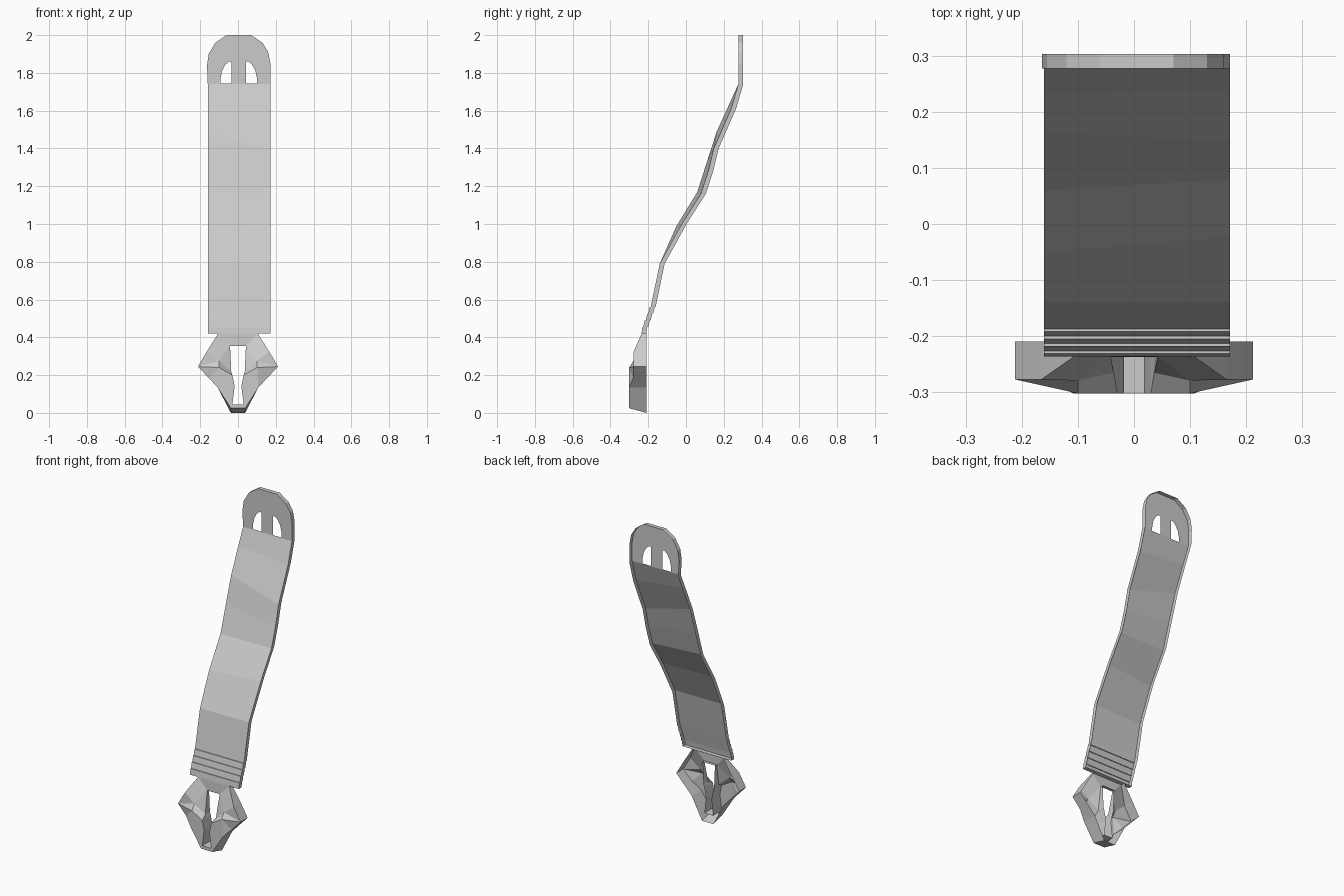
import bpy, bmesh

if "Cube" in bpy.data.objects:
    bpy.data.objects.remove(bpy.data.objects["Cube"])


def finish(bm, name):
    """Orient the open shell (front towards -y) and make the object."""
    bmesh.ops.recalc_face_normals(bm, faces=bm.faces)
    bm.faces.ensure_lookup_table()
    if bm.faces[0].normal.y > 0:
        bmesh.ops.reverse_faces(bm, faces=bm.faces[:])
    me = bpy.data.meshes.new(name)
    bm.to_mesh(me)
    bm.free()
    ob = bpy.data.objects.new(name, me)
    bpy.context.collection.objects.link(ob)
    return ob


# Wavy, slightly twisted strap, open at the back: (z right, y right, z left, y left)
stations = [
    (1.74, .29, 1.74, .29), (1.61, .252, 1.64, .244), (1.40, .16, 1.49, .176),
    (1.28, .131, 1.33, .124), (1.16, .092, 1.17, .073), (1.0, -.01, .99, -.037),
    (.79, -.126, .79, -.126)]
# Stepped ribs at the lower end of the strap
for i in range(4):
    z, y = .56 - .035 * i, -.174 - .013 * i
    stations += [(z, y, z, y), (z, y - .005, z, y - .005)]
stations.append((.42, -.223, .42, -.223))

bm = bmesh.new()
H = .013
rings = []
for zr, yr, zl, yl in stations:
    rings.append([bm.verts.new(p) for p in (
        (.171, yr + H, zr), (.171, yr - H, zr), (-.16, yl - H, zl), (-.16, yl + H, zl))])
for a, b in zip(rings, rings[1:]):
    for i in (1, 0, 2):
        bm.faces.new((a[i], a[i + 1], b[i + 1], b[i]))
bm.faces.new(rings[-1])
finish(bm, "strap")

# Rounded end plate with two holes and a rim running backwards
outline = [(-.16, 1.74), (-.164, 1.84), (-.155, 1.9), (-.12, 1.96), (-.06, 2), (.07, 2),
           (.13, 1.96), (.16, 1.91), (.171, 1.85), (.171, 1.74)]
hole = [(.038, 1.743), (.098, 1.743), (.096, 1.775), (.087, 1.815), (.07, 1.845),
        (.053, 1.86), (.038, 1.86)]
bm = bmesh.new()
loops = []
for loop in (outline, [(x + .004, z) for x, z in hole], [(.004 - x, z) for x, z in hole]):
    vs = [bm.verts.new((x, .277, z)) for x, z in loop]
    loops.append(vs)
    for i, v in enumerate(vs):
        bm.edges.new((v, vs[i - 1]))
bmesh.ops.triangle_fill(bm, edges=bm.edges[:], use_beauty=True, normal=(0, -1, 0))
rim = loops[0]
rear = [bm.verts.new((v.co.x, .303, v.co.z)) for v in rim]
for i in range(len(rim) - 1):
    bm.faces.new((rim[i], rim[i + 1], rear[i + 1], rear[i]))
finish(bm, "end_plate")

# Faceted clasp, open at the back: right half, then mirrored
P = {
    "T": (0, -.235, .42), "A": (.105, -.235, .42), "K": (.165, -.277, .325),
    "B": (.212, -.277, .245),
    "C": (.155, -.279, .185), "D": (.108, -.302, .135), "E": (.038, -.302, .025),
    "F": (0, -.302, .025),
    "M": (.1, -.279, .275), "N": (.1, -.302, .24),
    "t": (0, -.237, .355), "a": (.042, -.237, .355), "b": (.036, -.265, .22),
    "c": (.03, -.302, .2), "d": (.018, -.302, .14), "e": (.03, -.302, .045),
    "f": (0, -.302, .045)}
bm = bmesh.new()
V = {k: bm.verts.new(p) for k, p in P.items()}
for names in ("TAat", "AKMa", "KBM", "Mba", "MNcb", "BNM", "BCN", "CDN", "DdcN", "DEed", "EFfe"):
    bm.faces.new([V[n] for n in names])


def wall(names, back):
    """Wall running backwards from a chain of front points."""
    rear = [bm.verts.new((P[n][0], back, max(0, P[n][2] - (.025 if n in "EF" else 0))))
            for n in names]
    for i in range(len(names) - 1):
        bm.faces.new((V[names[i]], V[names[i + 1]], rear[i + 1], rear[i]))


wall("TAKBCDEF", -.209)
wall("tabcdef", -.22)
clasp = finish(bm, "clasp")
m = clasp.modifiers.new("mirror", 'MIRROR')
m.use_clip = True
